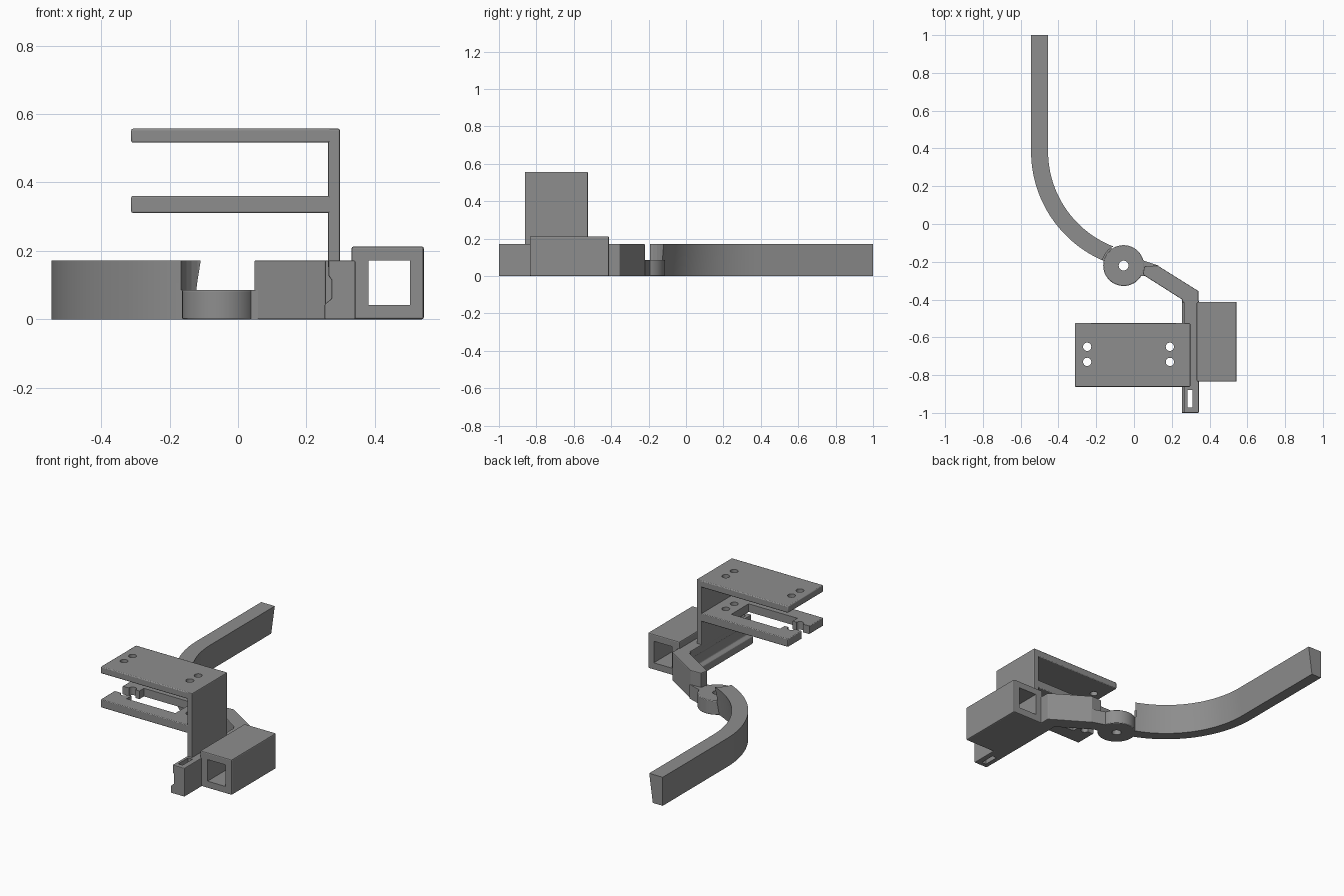
import bpy, bmesh, math
from mathutils import Vector

if "Cube" in bpy.data.objects:
    bpy.data.objects.remove(bpy.data.objects["Cube"])

grey = bpy.data.materials.new("plain grey")
grey.diffuse_color = (0.27, 0.27, 0.27, 1)
grey.use_nodes = True
grey.node_tree.nodes["Principled BSDF"].inputs["Base Color"].default_value = grey.diffuse_color


def finish(name, bm, bevel=0.0):
    bmesh.ops.recalc_face_normals(bm, faces=bm.faces)
    mesh = bpy.data.meshes.new(name)
    bm.to_mesh(mesh)
    bm.free()
    mesh.materials.append(grey)
    ob = bpy.data.objects.new(name, mesh)
    bpy.context.collection.objects.link(ob)
    if bevel:
        mod = ob.modifiers.new("soft edges", 'BEVEL')
        mod.width, mod.segments = bevel, 2
        mod.limit_method, mod.angle_limit = 'ANGLE', math.radians(40)
    return ob


def prism(name, pts, lo, hi, axis='z', bevel=0.0):
    """Extrude a 2D outline along z (x,y points) or along y (x,z points)."""
    bm = bmesh.new()
    place = (lambda a, b, h: (a, b, h)) if axis == 'z' else (lambda a, b, h: (a, h, b))
    face = bm.faces.new([bm.verts.new(place(a, b, lo)) for a, b in pts])
    ext = bmesh.ops.extrude_face_region(bm, geom=[face])
    verts = [g for g in ext["geom"] if isinstance(g, bmesh.types.BMVert)]
    bmesh.ops.translate(bm, verts=verts, vec=Vector(place(0, 0, hi - lo)))
    return finish(name, bm, bevel)


def box(name, x0, x1, y0, y1, z0, z1, bevel=0.0):
    return prism(name, [(x0, y0), (x1, y0), (x1, y1), (x0, y1)], z0, z1, 'z', bevel)


def disc(name, x, y, r, z0, z1, n=32, bevel=0.0):
    pts = [(x + r * math.cos(i * math.tau / n), y + r * math.sin(i * math.tau / n)) for i in range(n)]
    return prism(name, pts, z0, z1, 'z', bevel)


def cut(ob, cutter):
    cutter.hide_render = True
    cutter.hide_viewport = True
    mod = ob.modifiers.new("cut", 'BOOLEAN')
    mod.operation, mod.object, mod.solver = 'DIFFERENCE', cutter, 'EXACT'


def smooth(ob):
    bpy.ops.object.select_all(action='DESELECT')
    ob.select_set(True)
    bpy.context.view_layer.objects.active = ob
    bpy.ops.object.shade_smooth_by_angle(angle=math.radians(30))


# Curved handle: tapered section swept along a straight and an arc
H = 0.172
cx, cy, r_out, r_in, taper = 0.085, 0.385, 0.63, 0.54, 0.024
path = [((cx, 1.0), math.pi)]
path += [((cx, cy), math.radians(180 + 69 * i / 28)) for i in range(29)]
bm = bmesh.new()
rings = []
for (px, py), a in path:
    section = [(r_out, 0), (r_out, H), (r_in, H), (r_in + taper, 0)]
    rings.append([bm.verts.new((px + r * math.cos(a), py + r * math.sin(a), z)) for r, z in section])
for r0, r1 in zip(rings, rings[1:]):
    for k in range(4):
        bm.faces.new((r0[k], r0[(k + 1) % 4], r1[(k + 1) % 4], r1[k]))
bm.faces.new(rings[0])
bm.faces.new(rings[-1])
handle = finish("curved_handle", bm)

# Pivot: low disc with hole, and low bridge behind it
PX, PY = -0.055, -0.22
cut(handle, disc("pivot_clearance", PX, PY, 0.115, 0.085, 0.3))
pivot = disc("pivot_disc", PX, PY, 0.108, 0, 0.086, 48, 0.004)
bridge = prism("pivot_bridge", [(-0.15, -0.2), (-0.05, -0.27), (0.06, -0.275), (0.13, -0.22),
                                (0.0, -0.177), (-0.108, -0.143)], 0, 0.0855)
pin_hole = disc("pin_hole", PX, PY, 0.026, -0.1, 0.3)
cut(pivot, pin_hole)
cut(bridge, pin_hole)

# Angled link from pivot to rail
prism("angled_link", [(0.047, -0.268), (0.255, -0.4), (0.255, -0.415), (0.341, -0.415), (0.341, -0.355),
                      (0.125, -0.22), (0.055, -0.223)], 0, H, 'z', 0.004)

# Rail with a side groove and a slot near the front end
rail = prism("grooved_rail", [(0.253, 0), (0.343, 0), (0.343, H), (0.264, H), (0.264, 0.128),
                              (0.273, 0.115), (0.273, 0.06), (0.253, 0.044)], -1.0, -0.405, 'y', 0.004)
cut(rail, box("rail_slot_cutter", 0.282, 0.311, -0.972, -0.878, -0.1, 0.3))

# Square tube beside the rail
tube = box("square_tube", 0.332, 0.543, -0.835, -0.412, 0, 0.213, 0.006)
cut(tube, box("tube_cutter", 0.382, 0.503, -1.1, -0.2, 0.042, 0.172))

# Upright wall and the two shelves
Y0, Y1 = -0.862, -0.525
box("upright_wall", 0.263, 0.298, Y0, Y1, 0.15, 0.557, 0.005)
top = box("top_plate", -0.312, 0.297, Y0, Y1, 0.516, 0.557, 0.005)
low = box("lower_fork", -0.312, 0.28, Y0, Y1, 0.311, 0.36, 0.004)
cut(low, box("fork_window_cutter", -0.2, 0.125, -0.775, -0.61, 0.2, 0.45))
cut(low, box("fork_gap_cutter", -0.4, -0.15, -0.73, -0.653, 0.2, 0.45))
for i, hx in enumerate((-0.248, 0.19)):
    for j, hy in enumerate((-0.73, -0.65)):
        drill = disc(f"screw_hole_{i}{j}", hx, hy, 0.022, 0.2, 0.7, 24)
        cut(top, drill)
        cut(low, drill)

for ob in (handle, pivot, top, low):
    smooth(ob)
